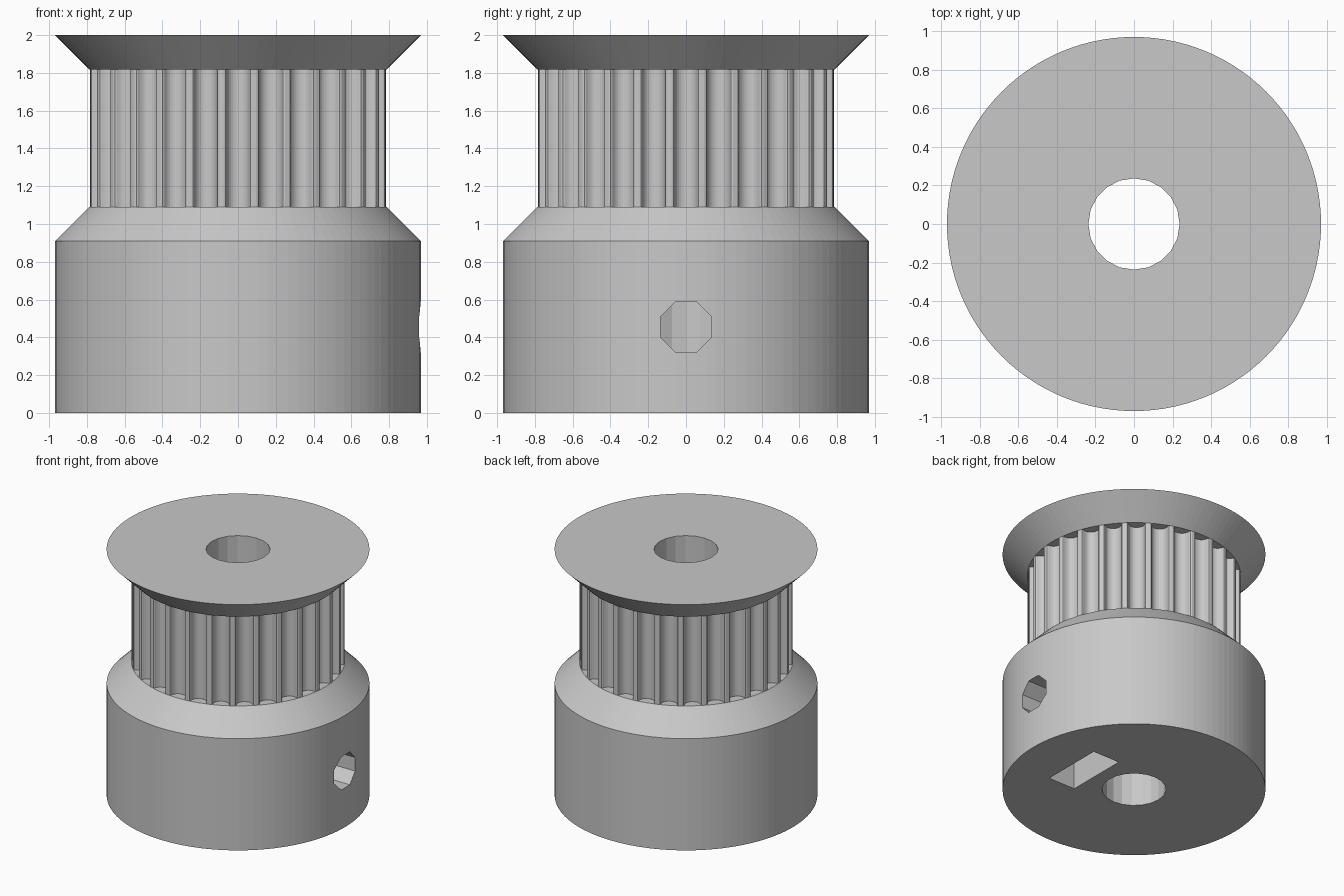
import bpy, bmesh
from math import pi, sin, cos, sqrt
from mathutils import Matrix, Vector

cube = bpy.data.objects.get("Cube")
if cube:
    bpy.data.objects.remove(cube, do_unlink=True)

MM = 1 / 11                      # millimetres to scene units
TEETH = 28
SIDES = TEETH * 4
TOOTH_R = (TEETH * 2 / pi - 0.508) / 2 * MM
FLANGE_R = TOOTH_R + 2 * MM
BASE_Z, BARREL_Z, RIM_Z, TOP_Z = 10 * MM, 12 * MM, 20 * MM, 2.0

grey = bpy.data.materials.new("plain_grey")
grey.use_nodes = True
colour = (0.58, 0.58, 0.58, 1)
grey.diffuse_color = colour
grey.node_tree.nodes["Principled BSDF"].inputs["Base Color"].default_value = colour


def circle(radius, sides, turn=0.0):
    return [(radius * cos(turn + 2 * pi * i / sides),
             radius * sin(turn + 2 * pi * i / sides)) for i in range(sides)]


def stack(name, sections, matrix=Matrix()):
    """Solid through a list of (outline, z) sections with equal point counts."""
    bm = bmesh.new()
    loops = [[bm.verts.new((x, y, z)) for x, y in outline] for outline, z in sections]
    for low, high in zip(loops, loops[1:]):
        for i in range(len(low)):
            j = (i + 1) % len(low)
            bm.faces.new((low[i], low[j], high[j], high[i]))
    bm.faces.new(loops[0][::-1])
    bm.faces.new(loops[-1])
    bm.transform(matrix)
    bmesh.ops.recalc_face_normals(bm, faces=bm.faces)
    mesh = bpy.data.meshes.new(name)
    bm.to_mesh(mesh)
    bm.free()
    mesh.materials.append(grey)
    obj = bpy.data.objects.new(name, mesh)
    bpy.context.collection.objects.link(obj)
    return obj


def cut(obj, cutters):
    for cutter in cutters:
        mod = obj.modifiers.new(cutter.name, "BOOLEAN")
        mod.operation = "DIFFERENCE"
        mod.solver = "EXACT"
        mod.object = cutter
    graph = bpy.context.evaluated_depsgraph_get()
    mesh = bpy.data.meshes.new_from_object(obj.evaluated_get(graph))
    obj.modifiers.clear()
    obj.data = mesh


# Toothed outline: one rounded belt groove repeated around the barrel
half = [(0.747, 0), (0.648, 0.037), (0.598, 0.131), (0.579, 0.238),
        (0.547, 0.343), (0.505, 0.444), (0.452, 0.54), (0.358, 0.637),
        (0.248, 0.707), (0.127, 0.75)]
groove = [(-u, d) for u, d in half] + [(0, 0.765)] + half[::-1]
widen = 1.694 / 1.494
mouth = sqrt(TOOTH_R ** 2 - (0.847 * MM) ** 2)
toothed = []
for i in range(TEETH):
    spin = Matrix.Rotation(2 * pi * i / TEETH, 2)
    toothed += [tuple(spin @ Vector((u * widen * MM, d * MM - mouth))) for u, d in groove]

# Main parts
wide, narrow = circle(FLANGE_R, SIDES), circle(TOOTH_R, SIDES)
base = stack("base_hub", [(wide, 0), (wide, BASE_Z), (narrow, BARREL_Z)])
barrel = stack("toothed_barrel", [(toothed, BARREL_Z), (toothed, RIM_Z)])
rim = stack("top_flange", [(narrow, RIM_Z), (wide, TOP_Z)])

# Cutters: shaft bore, sideways screw hole, nut slot and nut pocket
mid = BASE_Z / 2
sideways = Matrix.Translation((0, 0, mid)) @ Matrix.Rotation(pi / 2, 4, "Y")
slot_in, slot_out, slot_y, slot_half = 0.345, 0.585, -0.02, 0.255
bore = stack("bore_cutter", [(circle(2.6 * MM, 20), -0.1), (circle(2.6 * MM, 20), 2.1)])
octagon = circle(1.6 * MM, 8, pi / 8)
screw = stack("screw_cutter", [(octagon, 0), (octagon, 1.2)], sideways)
box = [(slot_in, slot_y - slot_half), (slot_out, slot_y - slot_half),
       (slot_out, slot_y + slot_half), (slot_in, slot_y + slot_half)]
slot = stack("slot_cutter", [(box, -0.1), (box, mid)])
hexagon = circle(slot_half / cos(pi / 6), 6)
nut = stack("nut_cutter", [(hexagon, slot_in), (hexagon, slot_out)],
            Matrix.Translation((0, slot_y, 0)) @ sideways)

cut(base, [bore, screw, slot, nut])
cut(barrel, [bore])
cut(rim, [bore])
for cutter in (bore, screw, slot, nut):
    bpy.data.objects.remove(cutter, do_unlink=True)
